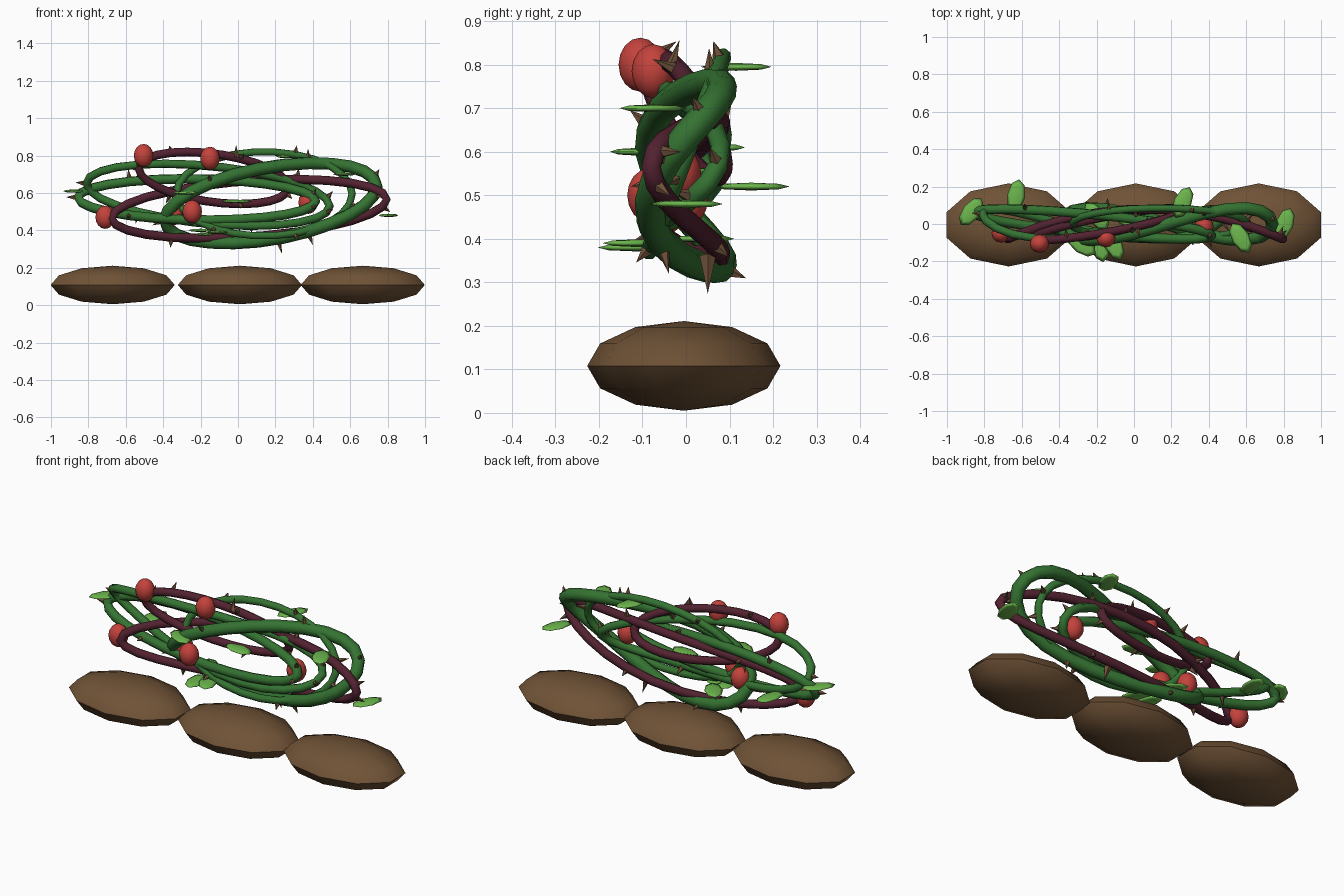
import bpy, bmesh, math, random
from mathutils import Vector, Matrix

random.seed(4)
cube = bpy.data.objects.get("Cube")
if cube:
    bpy.data.objects.remove(cube, do_unlink=True)


def material(name, r, g, b):
    m = bpy.data.materials.new(name)
    m.use_nodes = True
    m.diffuse_color = (r, g, b, 1)
    bsdf = next(n for n in m.node_tree.nodes if n.type == 'BSDF_PRINCIPLED')
    bsdf.inputs["Base Color"].default_value = (r, g, b, 1)
    bsdf.inputs["Roughness"].default_value = 0.8
    return m


SOIL = material("soil brown", .16, .085, .037)
GREEN = material("vine green", .035, .17, .032)
PURPLE = material("vine purple", .085, .016, .03)
RED = material("berry red", .55, .055, .045)
LEAF = material("leaf green", .15, .47, .075)
THORN = material("thorn brown", .15, .08, .04)


def add_object(name, mesh, mat, angle=None):
    obj = bpy.data.objects.new(name, mesh)
    bpy.context.collection.objects.link(obj)
    mesh.materials.append(mat)
    if angle:
        bpy.ops.object.select_all(action='DESELECT')
        obj.select_set(True)
        bpy.context.view_layer.objects.active = obj
        bpy.ops.object.shade_smooth_by_angle(angle=math.radians(angle))
    return obj


def ellipsoid(name, mat, centre, size, turn=0, segments=10, rings=6, angle=60):
    """Stretched sphere, turned about z, with its corners on local y."""
    bm = bmesh.new()
    matrix = (Matrix.Translation(centre) @ Matrix.Rotation(math.radians(turn), 4, 'Z')
              @ Matrix.Diagonal((*size, 1)))
    bmesh.ops.create_uvsphere(bm, u_segments=segments, v_segments=rings, radius=1, matrix=matrix)
    mesh = bpy.data.meshes.new(name)
    bm.to_mesh(mesh)
    bm.free()
    return add_object(name, mesh, mat, angle)


def thorn(bm, base, direction, length, radius=.015):
    """Small sharp cone that starts at base."""
    direction = direction.normalized()
    turn = direction.to_track_quat('Z', 'Y').to_matrix().to_4x4()
    bmesh.ops.create_cone(bm, cap_ends=True, segments=5, radius1=radius, radius2=0, depth=length,
                          matrix=Matrix.Translation(base + direction * length / 2) @ turn)


def loop_points(cx, cz, a, b, shear, depth, waves, phase, count=26):
    """Tilted oval in the xz plane that weaves back and forth in y."""
    points = []
    for i in range(count):
        t = math.tau * i / count
        points.append(Vector((cx + a * math.cos(t),
                              depth * math.sin(waves * t + math.radians(phase)),
                              cz + shear * math.cos(t) + b * math.sin(t))))
    return points


def vine(name, mat, points, radius):
    """Closed round tube through the points."""
    curve = bpy.data.curves.new(name, 'CURVE')
    curve.dimensions = '3D'
    curve.bevel_depth = radius
    curve.bevel_resolution = 2
    spline = curve.splines.new('POLY')
    spline.points.add(len(points) - 1)
    for p, co in zip(spline.points, points):
        p.co = (*co, 1)
    spline.use_cyclic_u = True
    helper = bpy.data.objects.new(name + "_path", curve)
    bpy.context.collection.objects.link(helper)
    graph = bpy.context.evaluated_depsgraph_get()
    mesh = bpy.data.meshes.new_from_object(helper.evaluated_get(graph))
    bpy.data.objects.remove(helper, do_unlink=True)
    mesh.materials.clear()
    add_object(name, mesh, mat, 60)


# Three soil mounds
for side, x in (("right", -.67), ("middle", .01), ("left", .667)):
    ellipsoid(side + "_mound", SOIL, (x, -.005, .108), (.349, .222, .103), angle=55)

# Woven vine loops: centre x, z, half width, half height, tilt, depth, waves, phase
vines = (
    ("thick_green_vine", GREEN, .034, (.175, .545, .565, .195, .09, .085, 2, 0)),
    ("low_green_vine", GREEN, .026, (-.22, .565, .635, .11, -.01, .08, 1, -50)),
    ("high_green_vine", GREEN, .023, (-.16, .59, .65, .155, -.06, .08, 2, 40)),
    ("thin_green_vine", GREEN, .02, (.14, .595, .47, .225, 0, .085, 1, 0)),
    ("long_purple_vine", PURPLE, .024, (.06, .515, .735, .15, .05, .08, 2, -90)),
    ("high_purple_vine", PURPLE, .023, (-.13, .68, .4, .13, -.05, .085, 1, 120)),
)
thorns = bmesh.new()
for name, mat, radius, shape in vines:
    points = loop_points(*shape)
    vine(name, mat, points, radius)
    # Thorns along the loop, square to the vine
    middle = Vector((shape[0], 0, shape[1]))
    for i in range(1, len(points), 4):
        along = (points[(i + 1) % len(points)] - points[i - 1]).normalized()
        out = (points[i] - middle).normalized() + Vector(
            (random.uniform(-.5, .5), random.uniform(-.9, .9), random.uniform(-.5, .5)))
        out -= along * out.dot(along)
        out.normalize()
        thorn(thorns, points[i] + out * radius * .7, out, random.uniform(.035, .06))
thorn(thorns, Vector((.21, .05, .36)), Vector((.3, 0, -1)), .09, .02)
thorn(thorns, Vector((-.01, -.035, .79)), Vector((0, .3, 1)), .07, .016)
thorn_mesh = bpy.data.meshes.new("thorns")
thorns.to_mesh(thorn_mesh)
thorns.free()
add_object("thorns", thorn_mesh, THORN)

# Berries
berries = ((-.505, -.105, .8), (-.15, -.075, .785), (-.71, -.05, .47),
           (-.245, -.085, .5), (-.34, 0, .49), (.375, -.015, .55))
for i, centre in enumerate(berries):
    ellipsoid(f"berry_{i + 1}", RED, centre, (.052, .05, .062), segments=12, rings=8)

# Flat leaves: centre and turn about z
leaves = (((-.87, .065, .61), -38), ((-.63, .15, .52), -10), ((.26, .115, .795), -25),
          ((.57, -.075, .7), 30), ((.805, 0, .48), -20), ((-.18, -.115, .38), 10),
          ((-.28, -.11, .6), 55), ((-.11, -.11, .39), 25), ((-.01, .02, .555), 75),
          ((-.2, .04, .4), 40))
for i, (centre, turn) in enumerate(leaves):
    ellipsoid(f"leaf_{i + 1}", LEAF, centre, (.048, .09, .009), turn, segments=8, rings=4, angle=180)
